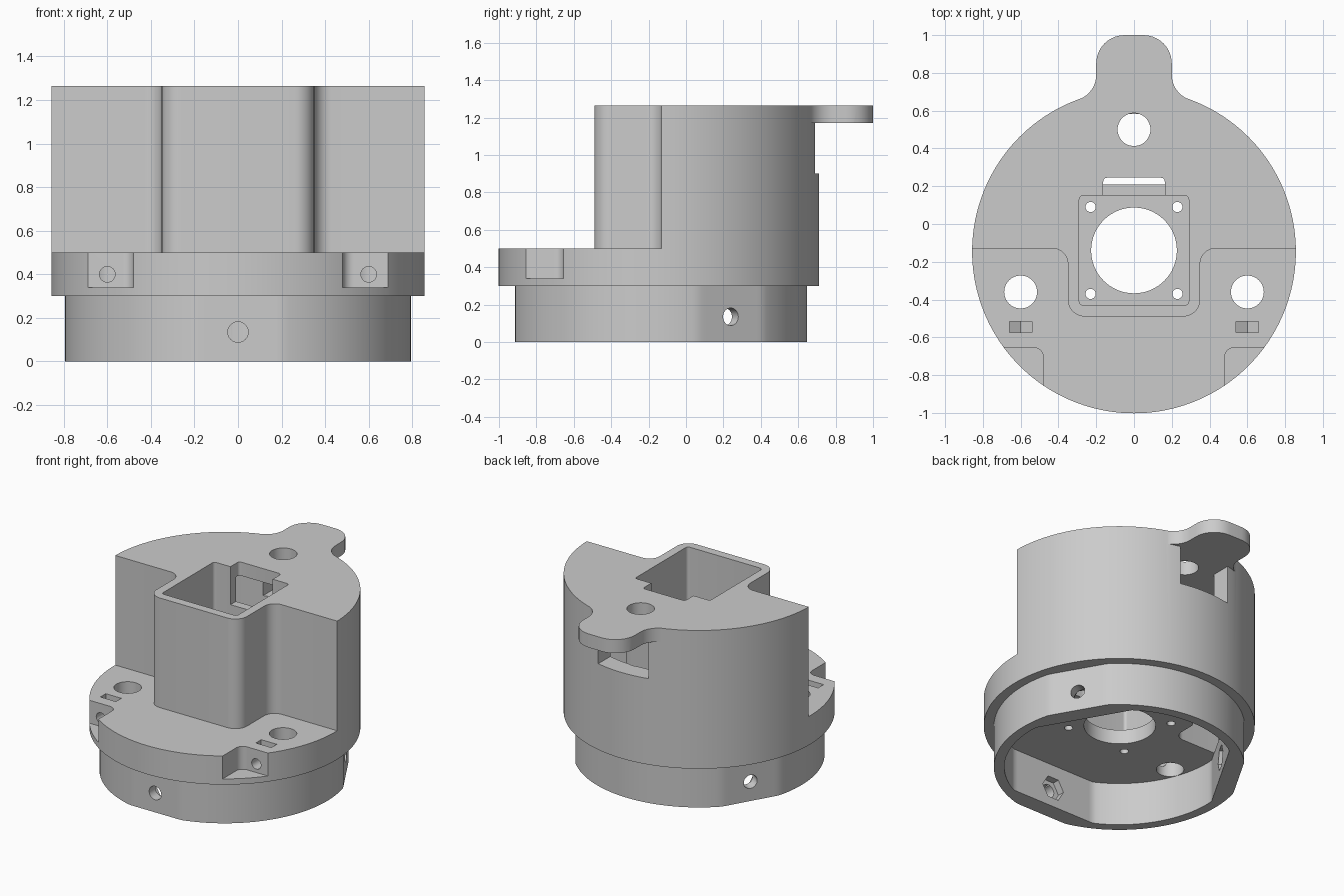
import bpy, bmesh
from math import pi, sin, cos, radians, tan
from mathutils import Matrix, Vector

if "Cube" in bpy.data.objects:
    bpy.data.objects.remove(bpy.data.objects["Cube"])

AXIS_Y = -0.145          # centre line of the round body
OUTER, INNER = 0.857, 0.727
TOP, CEILING = 1.265, 1.17

grey = bpy.data.materials.new("plain grey")
grey.use_nodes = True
colour = (0.6, 0.6, 0.6, 1)
grey.diffuse_color = colour
grey.node_tree.nodes["Principled BSDF"].inputs["Base Color"].default_value = colour


def circle(x, y, r, n=48):
    return [(x + r * cos(2 * pi * i / n), y + r * sin(2 * pi * i / n)) for i in range(n)]


def rounded(corners, steps=10):
    """Outline from (x, y, radius) corners, each replaced by a tangent arc."""
    out = []
    for i, (x, y, r) in enumerate(corners):
        p = Vector((x, y))
        if not r:
            out.append((x, y))
            continue
        a = (Vector(corners[i - 1][:2]) - p).normalized()
        b = (Vector(corners[(i + 1) % len(corners)][:2]) - p).normalized()
        half = a.angle(b) / 2
        centre = p + (a + b).normalized() * r / sin(half)
        start = p + a * r / tan(half) - centre
        end = p + b * r / tan(half) - centre
        turn = start.angle_signed(end)
        for k in range(steps + 1):
            t = -turn * k / steps
            out.append((centre.x + start.x * cos(t) - start.y * sin(t),
                        centre.y + start.x * sin(t) + start.y * cos(t)))
    return out


def box(x0, x1, y0, y1, r=0):
    return rounded([(x0, y0, r), (x1, y0, r), (x1, y1, r), (x0, y1, r)], 5)


def three_flats(r, d, n=192):
    """Circle with flats at distance d, one at the front and two at the back sides."""
    pts = []
    for i in range(n):
        a = 2 * pi * i / n
        off = (a - radians(30) + pi / 3) % (2 * pi / 3) - pi / 3
        q = min(r, d / cos(off))
        pts.append((q * cos(a), AXIS_Y + q * sin(a)))
    return pts


def prism(name, pts, z0, z1, matrix=Matrix()):
    bm = bmesh.new()
    face = bm.faces.new([bm.verts.new((x, y, z0)) for x, y in pts])
    top = bmesh.ops.extrude_face_region(bm, geom=[face])
    moved = [v for v in top["geom"] if isinstance(v, bmesh.types.BMVert)]
    bmesh.ops.translate(bm, vec=(0, 0, z1 - z0), verts=moved)
    bmesh.ops.transform(bm, matrix=matrix, verts=bm.verts)
    bmesh.ops.recalc_face_normals(bm, faces=bm.faces)
    mesh = bpy.data.meshes.new(name)
    bm.to_mesh(mesh)
    bm.free()
    mesh.materials.append(grey)
    ob = bpy.data.objects.new(name, mesh)
    bpy.context.collection.objects.link(ob)
    return ob


# Main round housing
housing = prism("motor_housing", circle(0, AXIS_Y, OUTER, 160), 0.3, 1.32)
bpy.context.view_layer.objects.active = housing
housing.select_set(True)


def combine(operation, *shape):
    tool = prism("tool", *shape)
    tool.hide_render = True
    mod = housing.modifiers.new("shape", "BOOLEAN")
    mod.operation, mod.solver, mod.object = operation, "EXACT", tool
    bpy.ops.object.modifier_apply(modifier=mod.name)
    mesh = tool.data
    bpy.data.objects.remove(tool)
    bpy.data.meshes.remove(mesh)


def add(*shape):
    combine("UNION", *shape)


def cut(*shape):
    combine("DIFFERENCE", *shape)


# Lower ring and rear thumb tab, then one level top
add(three_flats(0.793, 0.768), 0, 0.4)
half_tab = [(0.2, 0.4, 0), (0.291, 0.66, 0), (0.2, 0.693, 0.138), (0.2, 1.0, 0.15)]
add(rounded(half_tab + [(-x, y, r) for x, y, r in reversed(half_tab)]), CEILING, 1.35)
cut(box(-2, 2, -2, 2), TOP, 2)

# Front step that leaves the square column standing
step = [(2, -2, 0), (2, -0.13, 0), (0.35, -0.13, 0.08), (0.35, -0.49, 0.09)]
cut(rounded(step + [(-x, y, r) for x, y, r in reversed(step)]), 0.5, 2)

# Hollow base and rear cable chamber
cut(three_flats(INNER, 0.65), -0.1, 0.3)
a0 = 0.173
arc = [(INNER * cos(a0 + (pi - 2 * a0) * i / 80), AXIS_Y + INNER * sin(a0 + (pi - 2 * a0) * i / 80))
       for i in range(81)]
inner_wall = rounded([(-0.716, -0.02, 0), (-0.35, -0.02, 0.07), (-0.35, 0.21, 0.07),
                      (0.35, 0.21, 0.07), (0.35, -0.02, 0.07), (0.716, -0.02, 0)])
cut(arc + inner_wall[1:-1], 0.299, CEILING)
cut(box(-0.195, 0.195, 0.45, 0.9), 0.9, CEILING)

# Square motor pocket, cable slot, shaft hole and motor screws
cut(box(-0.29, 0.29, -0.43, 0.15, 0.02), 0.4, 2)
cut(box(-0.163, 0.163, 0.1, 0.245, 0.02), 1.0, 2)
cut(circle(0, -0.14, 0.227, 64), 0.2, 0.6)
for x in (-0.23, 0.23):
    for y in (-0.37, 0.09):
        cut(circle(x, y, 0.027, 24), 0.2, 0.6)

# Vertical rod holes
cut(circle(0, 0.5, 0.087), 0.2, 2)
upright = Matrix.Rotation(pi / 2, 4, "X")
for s in (-1, 1):
    cut(circle(s * 0.6, -0.36, 0.087), 0.2, 0.6)
    # Clamp notch, bolt hole and nut slot
    cut(rounded([(s * 0.48, -0.655, 0.05), (s * 2, -0.655, 0), (s * 2, -2, 0), (s * 0.48, -2, 0)]),
        0.34, 1)
    cut(circle(s * 0.6, 0.4, 0.036, 32), 0.36, 0.9, upright)
    slot = [(-0.06, 0.6), (-0.06, 0.365), (0, 0.33), (0.06, 0.365), (0.06, 0.6)]
    cut([(s * 0.6 + x, z) for x, z in slot], 0.515, 0.575, upright)

# Set screws with hexagonal nut pockets in the ring
for angle in (-90, 30, 150):
    place = Matrix.Translation((0, AXIS_Y, 0)) @ Matrix.Rotation(radians(angle + 90), 4, "Z") @ upright
    cut(circle(0, 0.135, 0.047, 32), 0.5, 1, place)
    cut(circle(0, 0.135, 0.085, 6), 0.5, 0.7, place)

bpy.ops.object.shade_smooth_by_angle(angle=radians(25))
